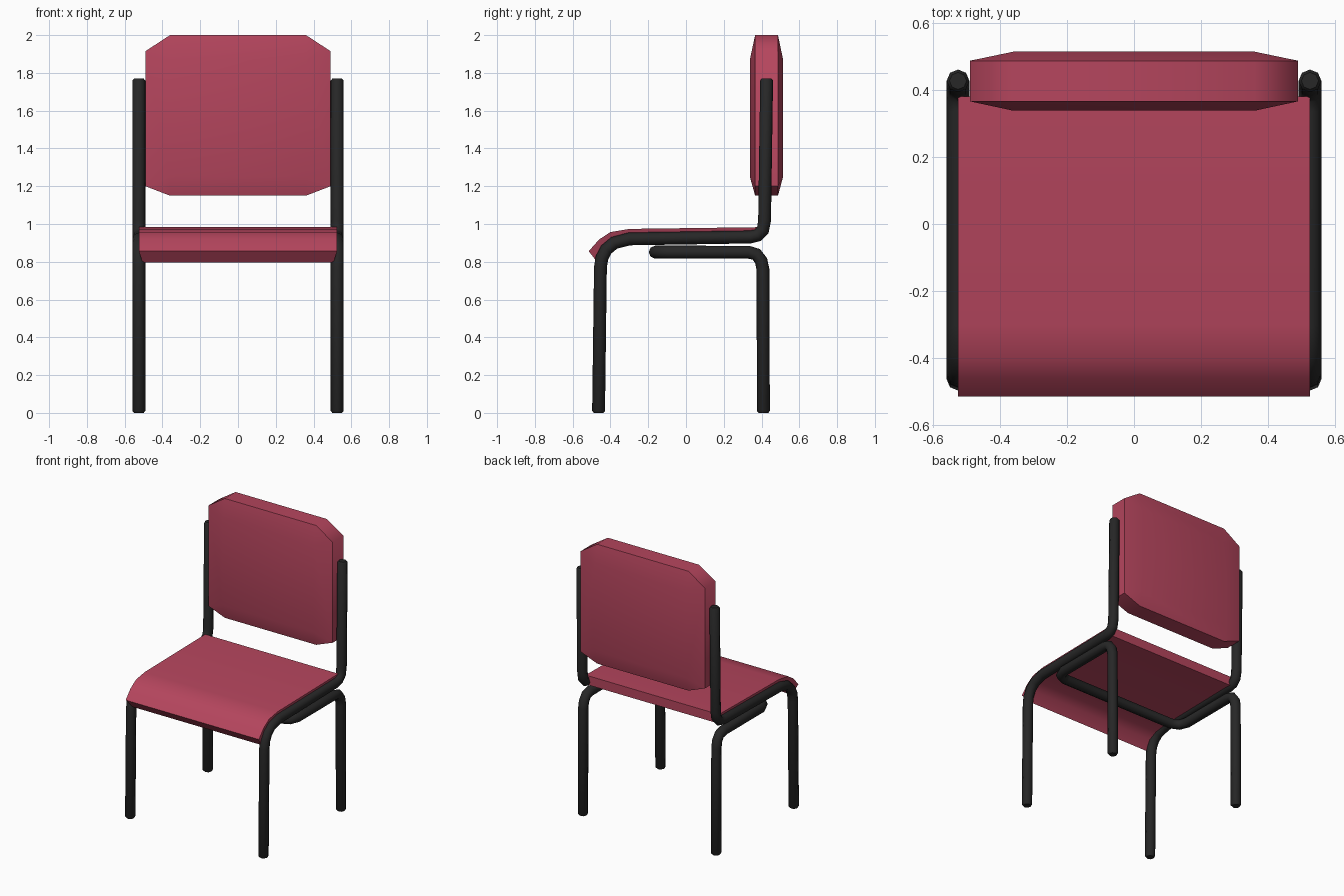
import bpy, bmesh
from mathutils import Vector

if "Cube" in bpy.data.objects:
    bpy.data.objects.remove(bpy.data.objects["Cube"])


def material(name, color):
    m = bpy.data.materials.new(name)
    m.diffuse_color = color
    m.use_nodes = True
    m.node_tree.nodes["Principled BSDF"].inputs["Base Color"].default_value = m.diffuse_color
    return m


RED = material("red upholstery", (0.46, 0.06, 0.11, 1))
BLACK = material("black tube", (0.02, 0.02, 0.02, 1))


def smooth(ob, degrees):
    bpy.ops.object.select_all(action='DESELECT')
    ob.select_set(True)
    bpy.context.view_layer.objects.active = ob
    bpy.ops.object.shade_smooth_by_angle(angle=degrees * 0.0174533)


def tube(name, points, radius=0.034):
    """Eight-sided tube along a path, with slightly chamfered ends."""
    p = [Vector(q) for q in points]
    a = p[0] + (p[1] - p[0]).normalized() * 0.01
    b = p[-1] + (p[-2] - p[-1]).normalized() * 0.01
    p = [p[0], a] + p[1:-1] + [b, p[-1]]
    cu = bpy.data.curves.new(name, 'CURVE')
    cu.dimensions = '3D'
    cu.bevel_depth = radius
    cu.bevel_resolution = 2
    cu.use_fill_caps = True
    sp = cu.splines.new('POLY')
    sp.points.add(len(p) - 1)
    for i, q in enumerate(p):
        sp.points[i].co = (*q, 1)
        sp.points[i].radius = 0.75 if i in (0, len(p) - 1) else 1
    ob = bpy.data.objects.new(name, cu)
    bpy.context.collection.objects.link(ob)
    bpy.ops.object.select_all(action='DESELECT')
    ob.select_set(True)
    bpy.context.view_layer.objects.active = ob
    bpy.ops.object.convert(target='MESH')
    ob = bpy.context.object
    ob.data.materials.clear()
    ob.data.materials.append(BLACK)
    smooth(ob, 50)


def finish(name, bm, degrees):
    bmesh.ops.recalc_face_normals(bm, faces=bm.faces)
    me = bpy.data.meshes.new(name)
    bm.to_mesh(me)
    bm.free()
    ob = bpy.data.objects.new(name, me)
    bpy.context.collection.objects.link(ob)
    me.materials.append(RED)
    smooth(ob, degrees)


# Side frames: front leg, seat rail and back post in one bent tube
side = [(-0.463, 0), (-0.453, 0.77), (-0.445, 0.82), (-0.422, 0.865),
        (-0.38, 0.9), (-0.3, 0.921), (0.34, 0.931), (0.38, 0.94),
        (0.407, 0.968), (0.416, 1.02), (0.427, 1.77)]
for label, s in (("left", -1), ("right", 1)):
    tube(label + "_side_frame", [(s * 0.525, y, z) for y, z in side])

# Rear legs joined by a U-shaped bar under the seat
half = [(0.525, 0.41, 0), (0.525, 0.407, 0.76), (0.525, 0.398, 0.805),
        (0.525, 0.373, 0.839), (0.525, 0.33, 0.851), (0.525, -0.09, 0.851),
        (0.505, -0.14, 0.851), (0.45, -0.164, 0.851)]
tube("rear_leg_frame", half + [(-x, y, z) for x, y, z in reversed(half)])

# Seat: padded sheet with a rolled front edge, narrower underneath
top = [(0.38, 0.983), (-0.3, 0.974), (-0.4, 0.957), (-0.46, 0.918), (-0.515, 0.856)]
under = [(-0.468, 0.796), (-0.425, 0.86), (-0.37, 0.893), (-0.28, 0.908), (0.38, 0.918)]
bm = bmesh.new()
rows = [[bm.verts.new((s * w, y, z)) for w, prof in ((0.525, top), (0.505, under))
         for y, z in prof] for s in (-1, 1)]
n = len(rows[0])
for i in range(n):
    j = (i + 1) % n
    bm.faces.new((rows[0][i], rows[0][j], rows[1][j], rows[1][i]))
for r in rows:
    for i in range(4):
        bm.faces.new((r[i], r[i + 1], r[8 - i], r[9 - i]))
finish("seat", bm, 45)

# Backrest: octagonal cushion with chamfered front and back
outline = [(0.36, 2.0), (0.49, 1.915), (0.49, 1.2), (0.36, 1.15),
           (-0.36, 1.15), (-0.49, 1.2), (-0.49, 1.915), (-0.36, 2.0)]
panel = [(0.36, 1.87), (0.36, 1.25), (-0.36, 1.25), (-0.36, 1.87)]
bm = bmesh.new()
rims = []
for y_rim, y_face in ((0.366, 0.338), (0.487, 0.514)):
    r = [bm.verts.new((x, y_rim, z)) for x, z in outline]
    f = [bm.verts.new((x, y_face, z)) for x, z in panel]
    bm.faces.new(f)
    for i in range(4):
        bm.faces.new((f[i], r[2 * i], r[2 * i + 1]))
    # sloping strips: right, bottom, left, top
    bm.faces.new((f[0], r[1], r[2], f[1]))
    bm.faces.new((f[1], r[3], r[4], f[2]))
    bm.faces.new((f[2], r[5], r[6], f[3]))
    bm.faces.new((f[3], r[7], r[0], f[0]))
    # lower-right and upper-left corners share the outline order
    rims.append(r)
for f in [f for f in bm.faces if len(f.verts) == 3]:
    bm.faces.remove(f)
bm.verts.ensure_lookup_table()
for k, r in enumerate(rims):
    f = [bm.verts[k * 12 + 8 + i] for i in range(4)]
    for i in range(4):
        bm.faces.new((f[i], r[2 * i], r[2 * i + 1]))
for i in range(8):
    j = (i + 1) % 8
    bm.faces.new((rims[0][i], rims[0][j], rims[1][j], rims[1][i]))
finish("backrest", bm, 60)
